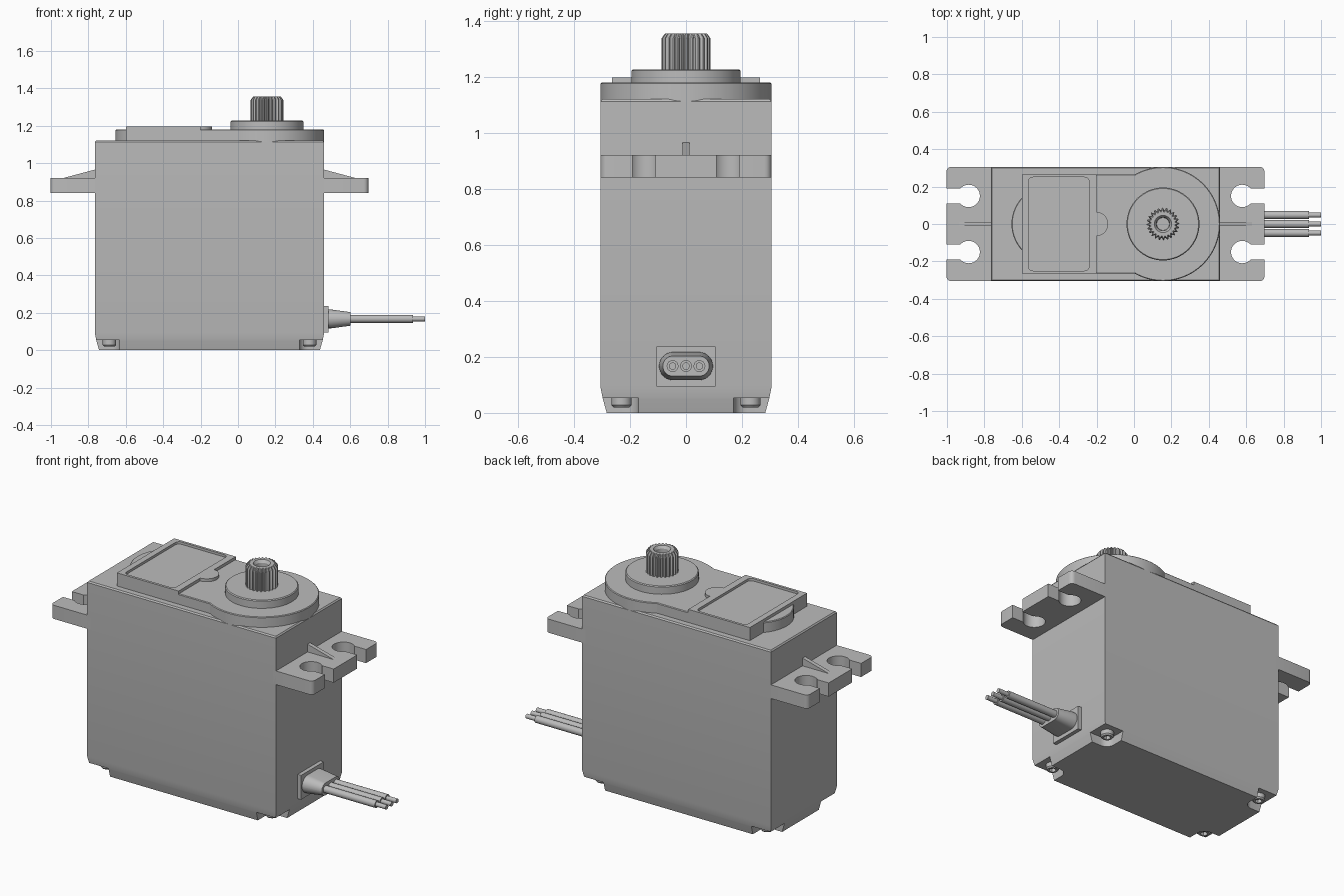
import bpy
import bmesh
from math import sin, cos, asin, pi, radians, sqrt

if "Cube" in bpy.data.objects:
    bpy.data.objects.remove(bpy.data.objects["Cube"])

grey = bpy.data.materials.new("light grey plastic")
grey.use_nodes = True
COLOUR = (0.5, 0.5, 0.5, 1)
grey.diffuse_color = COLOUR
grey.node_tree.nodes["Principled BSDF"].inputs["Base Color"].default_value = COLOUR


def loft(name, rings):
    """Skin a stack of equal-length rings and cap both ends."""
    bm = bmesh.new()
    loops = [[bm.verts.new(p) for p in ring] for ring in rings]
    n = len(loops[0])
    for a, b in zip(loops, loops[1:]):
        for i in range(n):
            j = (i + 1) % n
            bm.faces.new((a[i], a[j], b[j], b[i]))
    bm.faces.new(loops[0])
    bm.faces.new(loops[-1])
    bmesh.ops.recalc_face_normals(bm, faces=bm.faces)
    mesh = bpy.data.meshes.new(name)
    bm.to_mesh(mesh)
    bm.free()
    mesh.materials.append(grey)
    ob = bpy.data.objects.new(name, mesh)
    bpy.context.collection.objects.link(ob)
    return ob


def at_z(pts, z):
    return [(x, y, z) for x, y in pts]


def at_x(pts, x):
    return [(x, y, z) for y, z in pts]


def prism(name, pts, z0, z1, chamfer_pts=None, chamfer=0.0):
    rings = [at_z(pts, z0), at_z(pts, z1 - chamfer)]
    if chamfer_pts:
        rings.append(at_z(chamfer_pts, z1))
    return loft(name, rings)


def arc(cx, cy, r, a0, a1, n=12):
    """Arc points in degrees, both ends included."""
    steps = [radians(a0 + (a1 - a0) * i / n) for i in range(n + 1)]
    return [(cx + r * cos(a), cy + r * sin(a)) for a in steps]


def circle(cx, cy, r, n=48):
    return arc(cx, cy, r, 0, 360, n)[:-1]


def rect(x0, x1, y0, y1):
    return [(x0, y0), (x1, y0), (x1, y1), (x0, y1)]


def round_rect(x0, x1, y0, y1, r, n=6):
    return (arc(x1 - r, y1 - r, r, 0, 90, n) + arc(x0 + r, y1 - r, r, 90, 180, n)
            + arc(x0 + r, y0 + r, r, 180, 270, n) + arc(x1 - r, y0 + r, r, 270, 360, n))


def cut(target, cutter):
    cutter.hide_render = True
    mod = target.modifiers.new("cut", 'BOOLEAN')
    mod.operation = 'DIFFERENCE'
    mod.solver = 'EXACT'
    mod.object = cutter
    bpy.context.view_layer.objects.active = target
    bpy.ops.object.modifier_apply(modifier=mod.name)
    bpy.data.objects.remove(cutter)


LEFT, RIGHT, HALF = -0.765, 0.46, 0.305
MID = (LEFT + RIGHT) / 2

# Case with a tapered foot and a fine chamfer around the top
body = loft("case", [at_z(rect(LEFT + d, RIGHT - d, d - HALF, HALF - d), z) for z, d in
                     ((0, 0.022), (0.05, 0.008), (0.09, 0), (1.112, 0), (1.12, 0.006))])

# Corner notches in the foot, each with a socket screw
for sx in (-1, 1):
    for sy in (-1, 1):
        cx = MID + sx * 0.535
        ax, ay = MID + sx * 0.48, sy * 0.17
        bx, by = MID + sx * 0.7, sy * 0.4
        x0, x1 = sorted((ax, bx))
        y0, y1 = sorted((ay, by))
        cut(body, prism("notch_cutter", round_rect(x0, x1, y0, y1, 0.05), -0.1, 0.053))
        hexagon = [(cx + 0.02 * cos(a) * cos(pi / 6) / cos(a % (pi / 3) - pi / 6),
                    sy * 0.23 + 0.02 * sin(a) * cos(pi / 6) / cos(a % (pi / 3) - pi / 6))
                   for a in [2 * pi * i / 24 for i in range(24)]]
        rings = [at_z(circle(cx, sy * 0.23, r, 24), z)
                 for z, r in ((0.06, 0.036), (0.028, 0.036), (0.02, 0.029))]
        loft("foot_screw", rings + [at_z(hexagon, 0.02), at_z(hexagon, 0.04)])

# Mounting ears with open keyhole slots and a central rib
HOLE, SLOT = 0.06, 0.041
open_angle = asin(SLOT / HOLE) * 180 / pi
for label, edge, s in (("right", LEFT, -1), ("left", RIGHT, 1)):
    reach, hx = 0.2375, 0.119
    half = arc(hx, 0.15, HOLE, -open_angle, -360 + open_angle, 28)
    upper = ([(reach, 0.15 - SLOT)] + half + [(reach, 0.15 + SLOT)]
             + arc(reach - 0.025, HALF - 0.025, 0.025, 0, 90, 5) + [(-0.02, HALF)])
    outline = upper + [(x, -y) for x, y in reversed(upper)]
    prism(label + "_mounting_ear", [(edge + s * x, y) for x, y in outline], 0.84, 0.92)
    side = [(-0.01, 0.91), (0.17, 0.91), (0.17, 0.92), (-0.01, 0.968)]
    loft(label + "_ear_rib", [[(edge + s * x, y, z) for x, z in side] for y in (-0.012, 0.012)])

# Raised lid: large gear disc, neck and small rear disc in one outline
SHAFT = 0.155


def lid_outline(d):
    r, w, back, rr = HALF - d, 0.265 - d, -0.6 + d, 0.206 - d
    a = 180 - asin(w / r) * 180 / pi
    cx = -0.449
    half_chord = sqrt(rr * rr - (cx - back) ** 2)
    b = asin(half_chord / rr) * 180 / pi
    return (arc(SHAFT, 0, r, -a, a, 64) + [(back, w)]
            + arc(cx, 0, rr, 180 - b, 180 + b, 14) + [(back, -w)])


prism("lid", lid_outline(0), 1.11, 1.18, lid_outline(0.004), 0.004)

# Label tray with a shallow recess and a thumb tab
tray = prism("label_tray", rect(-0.6, -0.2, -0.265, 0.265), 1.17, 1.197)
cut(tray, prism("recess_cutter", round_rect(-0.565, -0.24, -0.25, 0.25, 0.025), 1.183, 1.3))
prism("tray_tab", [(-0.21, -0.065)] + arc(-0.203, 0, 0.065, -90, 90, 16) + [(-0.21, 0.065)],
      1.17, 1.197)

# Bearing boss
prism("bearing_boss", circle(SHAFT, 0, 0.195, 64), 1.17, 1.227, circle(SHAFT, 0, 0.19, 64), 0.005)


# Splined output shaft with a stepped bore
def spline(k, teeth=24):
    pts = []
    for i in range(teeth * 4):
        r = k * (0.087 if i % 4 in (0, 1) else 0.075)
        a = 2 * pi * i / (teeth * 4)
        pts.append((SHAFT + r * cos(a), r * sin(a)))
    return pts


bore = [at_z(circle(SHAFT, 0, r, 96), z)
        for z, r in ((1.355, 0.046), (1.34, 0.036), (1.26, 0.034))]
loft("output_shaft", [at_z(spline(1), 1.22), at_z(spline(1), 1.338),
                      at_z(spline(0.86), 1.355)] + bore)

# Cable exit: square plate, tapered grommet and three wires
CABLE_Z = 0.167
loft("cable_plate", [at_x(rect(-0.105, 0.105, 0.095, 0.237), x) for x in (0.45, 0.483)])


def stadium(w, h):
    return round_rect(-w, w, CABLE_Z - h, CABLE_Z + h, h * 0.999, 10)


loft("cable_grommet", [at_x(stadium(w, h), x) for x, w, h in
                       ((0.475, 0.096, 0.05), (0.5, 0.096, 0.05), (0.602, 0.083, 0.036))])
for i in (-1, 0, 1):
    y = i * 0.048
    loft("wire", [at_x(circle(y, CABLE_Z, r, 20), x) for x, r in
                  ((0.59, 0.021), (0.935, 0.021), (0.935, 0.013), (1.0, 0.013))])

# Smooth shading on curved sides, sharp edges kept
bpy.ops.object.select_all(action='DESELECT')
for ob in bpy.context.scene.objects:
    if ob.type == 'MESH' and grey.name in ob.data.materials:
        ob.select_set(True)
        bpy.context.view_layer.objects.active = ob
bpy.ops.object.shade_smooth_by_angle(angle=radians(25))
